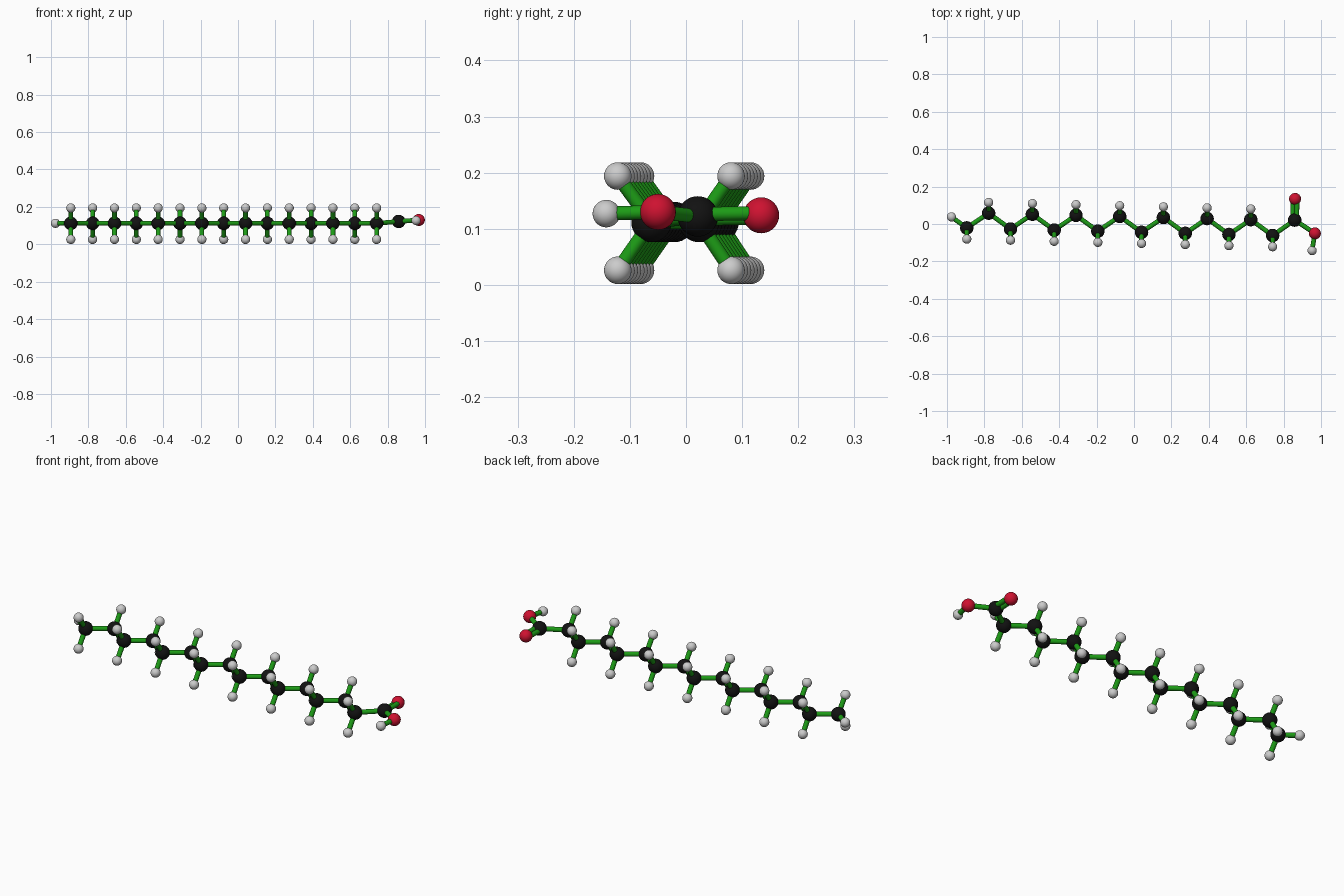
import bpy
from mathutils import Vector

if "Cube" in bpy.data.objects:
    bpy.data.objects.remove(bpy.data.objects["Cube"])


def material(name, color):
    m = bpy.data.materials.new(name)
    m.diffuse_color = color
    m.use_nodes = True
    m.node_tree.nodes["Principled BSDF"].inputs["Base Color"].default_value = m.diffuse_color
    return m


BLACK = material("carbon_black", (0.006, 0.006, 0.006, 1))
RED = material("oxygen_red", (0.62, 0.006, 0.03, 1))
GREEN = material("bond_green", (0.012, 0.33, 0.008, 1))
R_C, R_O, R_H, R_BOND = 0.036, 0.032, 0.0245, 0.0125


def finish(name, mat):
    ob = bpy.context.object
    ob.name = name
    if mat:
        ob.data.materials.append(mat)
    bpy.ops.object.shade_smooth_by_angle()
    return ob


def atom(name, pos, radius, mat=None):
    bpy.ops.mesh.primitive_uv_sphere_add(segments=32, ring_count=16, radius=radius, location=pos)
    finish(name, mat)


def bond(name, a, b, shift=(0, 0, 0), radius=R_BOND):
    a, b = Vector(a) + Vector(shift), Vector(b) + Vector(shift)
    d = b - a
    bpy.ops.mesh.primitive_cylinder_add(vertices=24, radius=radius, depth=d.length, location=(a + b) / 2)
    bpy.context.object.rotation_euler = d.to_track_quat('Z', 'Y').to_euler()
    finish(name, GREEN)


def hydrogen(name, parent, pos):
    atom("hydrogen_" + name, pos, R_H)
    bond("hydrogen_bond_" + name, parent, pos)


# zigzag carbon chain, drifting slightly toward the front
Z = 0.112
chain = []
for i in range(15):
    side = 1 if i % 2 else -1
    chain.append(Vector((-0.894 + 0.1168 * i, 0.020 - 0.0029 * (i - 0) + side * 0.041, Z)))
acid_carbon = Vector((0.859, 0.021, 0.122))
chain.append(acid_carbon)

for i, c in enumerate(chain):
    atom(f"carbon_{i + 1}", c, R_C, BLACK)
    if i:
        bond(f"carbon_bond_{i}", chain[i - 1], c)

# upper and lower hydrogens on every chain carbon
for i, c in enumerate(chain[:-1]):
    dy = 0.057 if i % 2 else -0.060
    for label, dz in (("upper", 0.082), ("lower", -0.086)):
        hydrogen(f"{label}_{i + 1}", c, c + Vector((0, dy, dz)))

# end hydrogen of the tail
hydrogen("tail", chain[0], (-0.976, 0.038, Z))

# acid head: double-bonded oxygen, single-bonded oxygen and its hydrogen
oxygen_double = Vector((0.861, 0.134, 0.124))
oxygen_single = Vector((0.967, -0.050, 0.130))
atom("oxygen_double", oxygen_double, R_O, RED)
atom("oxygen_single", oxygen_single, R_O, RED)
for label, s in (("a", 1), ("b", -1)):
    bond("double_bond_" + label, acid_carbon, oxygen_double, (0.011 * s, 0, 0.004 * s))
bond("oxygen_bond", acid_carbon, oxygen_single)
hydrogen("acid", oxygen_single, (0.952, -0.142, 0.127))
